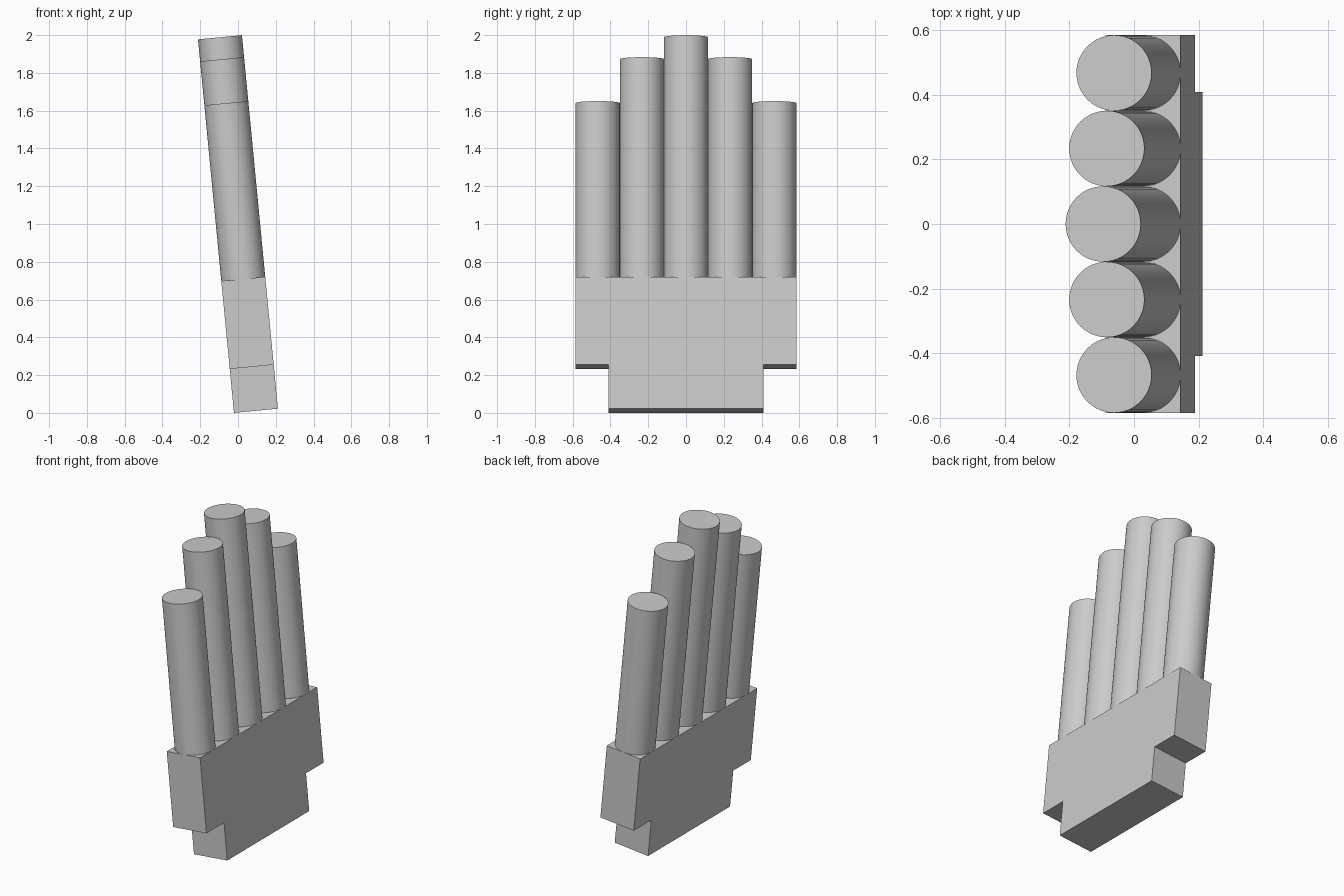
import bpy, math
from mathutils import Matrix

cube = bpy.data.objects.get("Cube")
if cube:
    bpy.data.objects.remove(cube, do_unlink=True)

U = 0.2337                      # one tube diameter; everything is a multiple of it
TILT = math.radians(-5.5)       # the whole piece leans toward -x
LEAN = Matrix.Translation((0.095, 0, 0.0112)) @ Matrix.Rotation(TILT, 4, 'Y')

grey = bpy.data.materials.new("light_grey")
grey.use_nodes = True
colour = (0.6, 0.6, 0.6, 1)
grey.diffuse_color = colour
grey.node_tree.nodes["Principled BSDF"].inputs["Base Color"].default_value = colour


def finish(name, y, bottom, top):
    """Name the active part, colour it and lean it into place."""
    obj = bpy.context.object
    obj.name = name
    obj.data.materials.append(grey)
    obj.matrix_world = LEAN @ Matrix.Translation((0, y * U, (bottom + top) / 2 * U))
    return obj


def block(name, width, bottom, top):
    bpy.ops.mesh.primitive_cube_add(size=1)
    obj = finish(name, 0, bottom, top)
    obj.data.transform(Matrix.Diagonal((U, width * U, (top - bottom) * U, 1)))


def tube(name, y, bottom, top):
    bpy.ops.mesh.primitive_cylinder_add(vertices=48, radius=U / 2, depth=(top - bottom) * U)
    finish(name, y, bottom, top)
    bpy.ops.object.shade_smooth_by_angle(angle=math.radians(30))


# Narrow foot and wide base
block("foot", 3.5, 0, 1)
block("base", 5, 1, 3)

# Row of five tubes, tallest in the middle
tube("middle_tube", 0, 3, 8.5)
for side, sign in (("back", 1), ("front", -1)):
    tube(side + "_inner_tube", sign, 3, 8)
    tube(side + "_outer_tube", 2 * sign, 3, 7)
